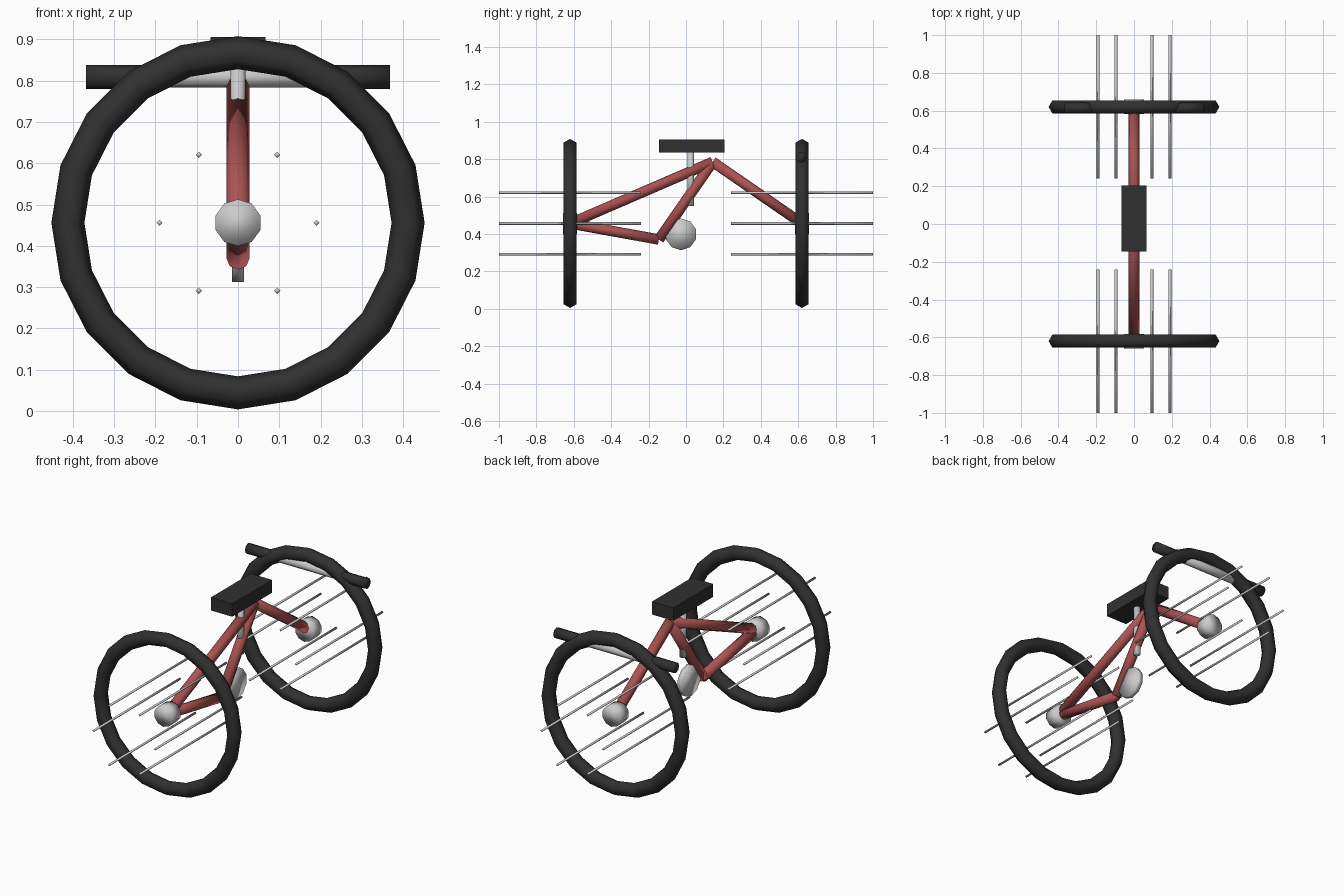
import bpy
import math
from mathutils import Vector

if "Cube" in bpy.data.objects:
    bpy.data.objects.remove(bpy.data.objects["Cube"], do_unlink=True)


def make_material(name, rgb):
    mat = bpy.data.materials.new(name)
    mat.use_nodes = True
    mat.diffuse_color = (*rgb, 1)
    mat.node_tree.nodes["Principled BSDF"].inputs["Base Color"].default_value = (*rgb, 1)
    return mat


BLACK = make_material("black rubber", (0.03, 0.03, 0.03))
RED = make_material("red paint", (0.42, 0.085, 0.085))
SILVER = make_material("silver metal", (0.6, 0.6, 0.6))


def finish(name, mat, smooth=True):
    obj = bpy.context.object
    obj.name = name
    obj.data.name = name
    obj.data.materials.append(mat)
    if smooth:
        bpy.ops.object.shade_smooth()
    return obj


def rod(name, start, end, radius, sides, mat):
    """Capped cylinder from start to end, with a corner pointing up."""
    a, b = Vector(start), Vector(end)
    direction = b - a
    bpy.ops.mesh.primitive_cylinder_add(
        vertices=sides, radius=radius, depth=direction.length, location=(a + b) / 2,
        rotation=direction.to_track_quat('Z', 'Y').to_euler())
    return finish(name, mat)


AXLE_Y, AXLE_Z = 0.62, 0.456

# Wheels: tyre, hub and six long spoke rods parallel to the ground
for side, y in (("front", -AXLE_Y), ("rear", AXLE_Y)):
    bpy.ops.mesh.primitive_torus_add(
        major_segments=20, minor_segments=6, major_radius=0.412, minor_radius=0.04,
        location=(0, y, AXLE_Z), rotation=(math.pi / 2, 0, 0))
    finish(side + "_tyre", BLACK)
    rod(side + "_hub", (0, y - 0.038, AXLE_Z), (0, y + 0.038, AXLE_Z), 0.057, 10, SILVER)
    for i in range(6):
        angle = i * math.pi / 3
        x, z = 0.19 * math.cos(angle), AXLE_Z + 0.19 * math.sin(angle)
        rod(f"{side}_spoke_{i + 1}", (x, y - 0.38, z), (x, y + 0.38, z), 0.0075, 4, SILVER)

# Frame tubes
front_axle = (0, -AXLE_Y, AXLE_Z)
rear_axle = (0, AXLE_Y, AXLE_Z)
bottom_joint = (0, -0.145, 0.37)
top_joint = (0, 0.143, 0.785)
for name, a, b in (("long_tube", front_axle, top_joint),
                   ("lower_tube", front_axle, bottom_joint),
                   ("middle_tube", bottom_joint, top_joint),
                   ("fork_tube", top_joint, rear_axle)):
    rod(name, a, b, 0.028, 8, RED)

# Crank disc
rod("crank_disc", (-0.014, -0.027, 0.398), (0.014, -0.027, 0.398), 0.085, 10, SILVER)

# Seat and its post
rod("seat_post", (0, 0.025, 0.548), (0, 0.025, 0.85), 0.018, 8, SILVER)
bpy.ops.mesh.primitive_cube_add(size=1, location=(0, 0.03, 0.87))
bpy.context.object.scale = (0.132, 0.35, 0.072)
finish("seat", BLACK, smooth=False)

# Handlebar with a grip at each end
BAR_Y, BAR_Z = 0.615, 0.809
rod("handlebar", (-0.3, BAR_Y, BAR_Z), (0.3, BAR_Y, BAR_Z), 0.025, 8, SILVER)
for name, s in (("left_grip", 1), ("right_grip", -1)):
    rod(name, (s * 0.19, BAR_Y, BAR_Z), (s * 0.368, BAR_Y, BAR_Z), 0.029, 8, BLACK)
